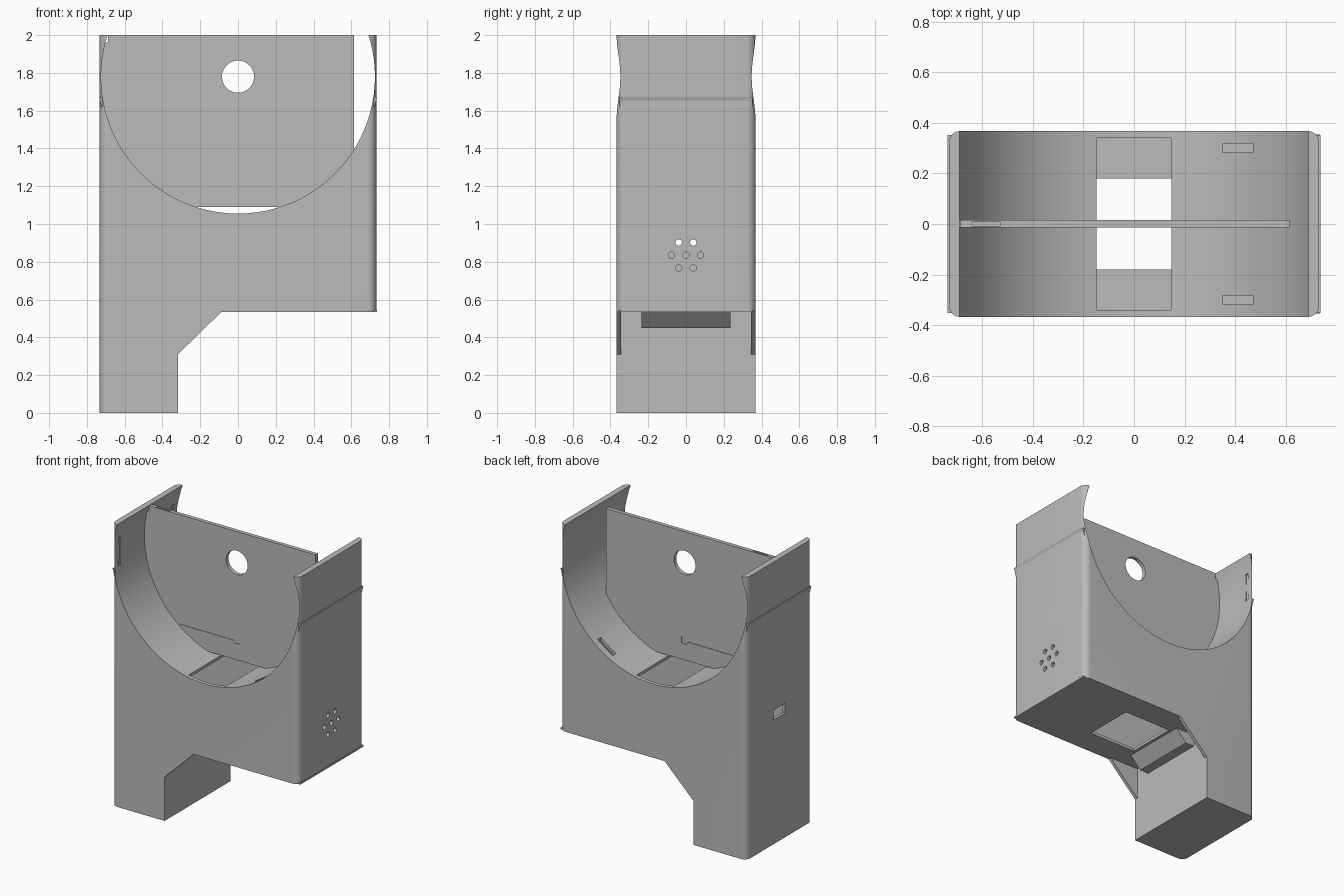
import bpy, bmesh, math
from mathutils import Vector

if "Cube" in bpy.data.objects:
    bpy.data.objects.remove(bpy.data.objects["Cube"])

grey = bpy.data.materials.new("matte_grey")
grey.use_nodes = True
grey.diffuse_color = (0.5, 0.5, 0.5, 1)
grey.node_tree.nodes["Principled BSDF"].inputs["Base Color"].default_value = (0.5, 0.5, 0.5, 1)

HALF_X, HALF_Y, CORNER = 0.732, 0.368, 0.045
BORE, BORE_Z = 0.725, 1.78
WALL_X, FLOOR_Z = -0.318, 0.533


def prism(name, points, axis, low, high):
    """Extrude a flat outline along an axis; outline is the other two axes in order."""
    bm = bmesh.new()

    def place(p, h):
        co = list(p)
        co.insert("xyz".index(axis), h)
        return bm.verts.new(co)
    face = bm.faces.new([place(p, low) for p in points])
    shift = [0, 0, 0]
    shift["xyz".index(axis)] = high - low
    ring = bmesh.ops.extrude_face_region(bm, geom=[face])["geom"]
    bmesh.ops.translate(bm, vec=Vector(shift),
                        verts=[v for v in ring if isinstance(v, bmesh.types.BMVert)])
    bmesh.ops.recalc_face_normals(bm, faces=bm.faces)
    mesh = bpy.data.meshes.new(name)
    bm.to_mesh(mesh)
    bm.free()
    mesh.materials.append(grey)
    obj = bpy.data.objects.new(name, mesh)
    bpy.context.collection.objects.link(obj)
    return obj


def box(name, x, y, z):
    return prism(name, [(x[0], y[0]), (x[1], y[0]), (x[1], y[1]), (x[0], y[1])], "z", *z)


def circle(a, b, r, n):
    return [(a + r * math.cos(i * math.tau / n), b + r * math.sin(i * math.tau / n))
            for i in range(n)]


def activate(obj):
    bpy.ops.object.select_all(action="DESELECT")
    obj.select_set(True)
    bpy.context.view_layer.objects.active = obj


def cut(obj, cutter):
    mod = obj.modifiers.new("cut", "BOOLEAN")
    mod.operation, mod.solver, mod.object = "DIFFERENCE", "EXACT", cutter
    activate(obj)
    bpy.ops.object.modifier_apply(modifier=mod.name)
    bpy.data.objects.remove(cutter)


def rounded_rectangle(hx, hy, r, steps=8):
    points = []
    for k, (sx, sy) in enumerate([(1, 1), (-1, 1), (-1, -1), (1, -1)]):
        for i in range(steps + 1):
            a = (k + i / steps) * math.pi / 2
            points.append((sx * (hx - r) + r * math.cos(a), sy * (hy - r) + r * math.sin(a)))
    return points


# Hollow space, following the trough, floor and leg
cavity = box("cavity", (-0.712, 0.712), (-0.345, 0.345), (0.02, 1.5))
cut(cavity, box("step", (WALL_X - 0.02, 2), (-1, 1), (-1, FLOOR_Z + 0.02)))
cut(cavity, prism("trough_underside", circle(0, BORE_Z, BORE + 0.02, 96), "y", -1, 1))

# Main housing with leg and round trough
housing = prism("housing", rounded_rectangle(HALF_X, HALF_Y, CORNER), "z", 0, 2)
cut(housing, box("step", (WALL_X, 2), (-1, 1), (-1, FLOOR_Z)))
cut(housing, prism("trough", circle(0, BORE_Z, BORE, 96), "y", -1, 1))
cut(housing, cavity)

# Openings in trough and floor
cut(housing, box("trough_opening", (-0.148, 0.148), (-0.34, 0.34), (0.9, 1.3)))
cut(housing, box("floor_opening", (-0.148, 0.22), (-0.18, 0.18), (0.45, 0.6)))
for s in (-1, 1):
    cut(housing, box("trough_slot", (0.35, 0.47), (s * 0.3 - 0.018, s * 0.3 + 0.018), (1.1, 1.35)))
    cut(housing, box("wall_slot", (-0.728, -0.6), (s * 0.3 - 0.012, s * 0.3 + 0.012), (1.68, 1.88)))

# Sound holes on one side, socket on the other
holes = [(0, 0.835)] + circle(0, 0.835, 0.077, 6)
for y, z in holes:
    cut(housing, prism("sound_hole", circle(y, z, 0.017, 20), "x", 0.69, 0.8))
cut(housing, box("socket", (-0.8, -0.69), (-0.065, 0.065), (0.88, 0.95)))

# Triangular side gussets beside the leg
for name, low in (("front_gusset", -HALF_Y), ("back_gusset", HALF_Y - 0.023)):
    prism(name, [(WALL_X - 0.005, 0.31), (WALL_X, 0.31), (-0.09, FLOOR_Z),
                 (-0.09, FLOOR_Z + 0.005), (WALL_X - 0.005, FLOOR_Z + 0.005)],
          "y", low, low + 0.023)

# Bevelled cable hood under the floor
prism("cable_hood", [(-0.17, FLOOR_Z), (-0.25, 0.45), (WALL_X, 0.45), (WALL_X, FLOOR_Z)],
      "y", -0.235, 0.235)

# Tapered ledges and square-cornered floor lip
for name, s in (("right_ledge", -1), ("left_ledge", 1)):
    prism(name, [(s * 0.69, 1.54), (s * 0.702, 1.54), (s * 0.737, 1.672), (s * 0.722, 1.672)],
          "y", -0.352, 0.352)
lip = box("floor_lip", (0.69, 0.736), (-0.354, 0.354), (FLOOR_Z, FLOOR_Z + 0.012))

# Upright divider following the trough
start = math.pi - math.asin((2 - BORE_Z) / 0.728)
end = math.tau - math.acos(0.615 / 0.728)
outline = []
for i in range(121):
    a = start + (end - start) * i / 120
    outline.append((0.728 * math.cos(a), max(1.09, BORE_Z + 0.728 * math.sin(a))))
divider = prism("divider", outline + [(0.615, 2)], "y", -0.013, 0.015)
cut(divider, prism("round_hole", circle(0, BORE_Z, 0.085, 48), "y", -1, 1))
cut(divider, box("top_notch", (-0.705, -0.687), (-1, 1), (1.96, 2.1)))
cut(divider, box("top_pocket", (-0.64, -0.53), (-0.007, 0.007), (1.97, 2.1)))
for y in ((-0.1, -0.009), (0.011, 0.1)):
    cut(divider, box("square_recess", (-0.024, 0.024), y, (1.205, 1.25)))
    cut(divider, box("wire_groove", (-0.44, -0.02), y, (1.223, 1.231)))

for obj in (housing, divider):
    activate(obj)
    bpy.ops.object.shade_smooth_by_angle(angle=math.radians(30))
